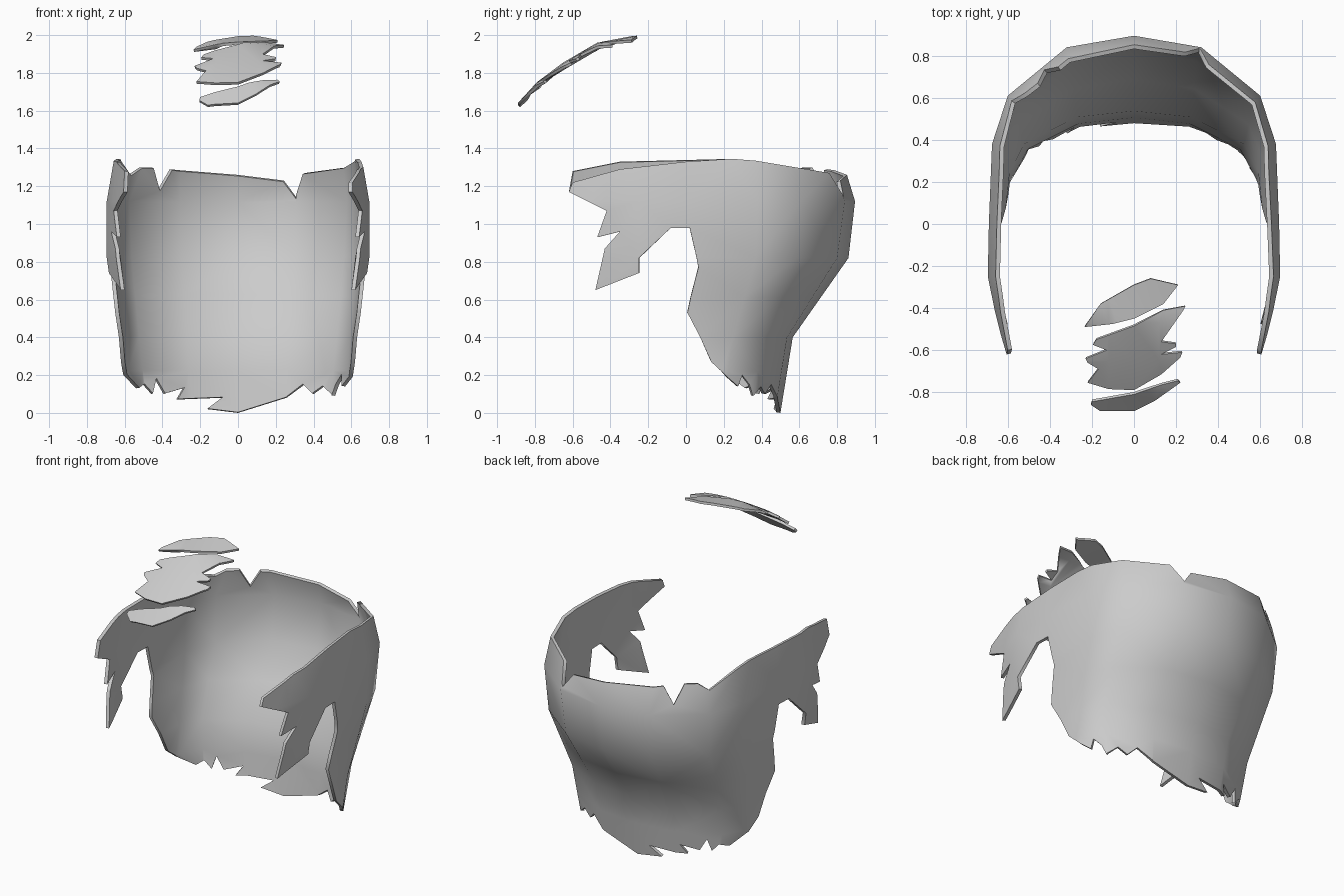
import bpy, bmesh
from mathutils import Vector

if "Cube" in bpy.data.objects:
    bpy.data.objects.remove(bpy.data.objects["Cube"])

# Shell columns from back centre (U=0) round to the front tip, at five heights
U = [0, .35, .73, .97, 1.35, 1.60, 1.77, 1.97]
Z = [0.0, 0.4, 0.82, 1.12, 1.35]
SECTIONS = [
    [(0, .50), (.26, .47), (.50, .35), (.595, .19), (.62, 0), (.62, -.25), (.60, -.42), (.57, -.62)],
    [(0, .565), (.28, .535), (.545, .40), (.62, .25), (.635, 0), (.635, -.25), (.61, -.42), (.58, -.62)],
    [(0, .86), (.31, .80), (.585, .585), (.67, .37), (.685, 0), (.695, -.25), (.65, -.42), (.60, -.62)],
    [(0, .895), (.32, .84), (.60, .61), (.675, .38), (.69, 0), (.695, -.25), (.66, -.42), (.61, -.62)],
    [(0, .825), (.31, .765), (.57, .57), (.635, .37), (.65, 0), (.655, -.25), (.63, -.42), (.59, -.62)],
]


def span(values, t):
    """Index and fraction of t in a rising list."""
    i = 0
    while i < len(values) - 2 and t > values[i + 1]:
        i += 1
    return i, (t - values[i]) / (values[i + 1] - values[i])


def shell_point(u, z):
    i, f = span(U, abs(u))
    j, g = span(Z, z)
    row = [Vector(SECTIONS[k][i]).lerp(Vector(SECTIONS[k][i + 1]), f) for k in (j, j + 1)]
    p = row[0].lerp(row[1], g)
    return Vector((p.x if u >= 0 else -p.x, p.y, z))


PY = [-.90, -.79, -.65, -.47, -.26]
PZ = [1.63, 1.75, 1.855, 1.96, 2.0]


def crest_point(x, y):
    i, f = span(PY, y)
    return Vector((x, y, PZ[i] + f * (PZ[i + 1] - PZ[i]) - .45 * x * x))


def patch(name, outline, a_cuts, b_cuts, mapping, thickness, rim):
    """Cut a flat outline along grid lines, bend it onto a surface and thicken it."""
    bm = bmesh.new()
    bm.faces.new([bm.verts.new((a, b, 0)) for a, b in outline])
    bmesh.ops.triangulate(bm, faces=bm.faces[:], ngon_method='EAR_CLIP')
    for cuts, axis in ((a_cuts, 0), (b_cuts, 1)):
        for c in cuts:
            co, no = Vector(), Vector()
            co[axis], no[axis] = c, 1
            bmesh.ops.bisect_plane(bm, geom=bm.verts[:] + bm.edges[:] + bm.faces[:],
                                   dist=1e-5, plane_co=co, plane_no=no)

    # keep only grid lines and the outline, so that the surface shades cleanly
    def on_grid(e):
        p, q = (v.co for v in e.verts)
        return any(abs(p[k] - c) < 1e-4 and abs(q[k] - c) < 1e-4
                   for k, cuts in ((0, a_cuts), (1, b_cuts)) for c in cuts)
    stray = [e for e in bm.edges if not e.is_boundary and not on_grid(e)]
    bmesh.ops.dissolve_edges(bm, edges=stray, use_verts=False)
    loose = [v for v in bm.verts if len(v.link_edges) == 2 and not v.is_boundary]
    bmesh.ops.dissolve_verts(bm, verts=loose)
    bmesh.ops.triangulate(bm, faces=[f for f in bm.faces if len(f.verts) > 4])
    for v in bm.verts:
        v.co = mapping(v.co.x, v.co.y)
    bm.normal_update()
    centre = Vector((0, 0, .8))
    if sum(f.normal.dot(f.calc_center_median() - centre) * f.calc_area() for f in bm.faces) < 0:
        bmesh.ops.reverse_faces(bm, faces=bm.faces[:])
    bm.verts.index_update()
    inner = [v.index for v in bm.verts if not v.is_boundary]
    me = bpy.data.meshes.new(name)
    bm.to_mesh(me)
    bm.free()
    ob = bpy.data.objects.new(name, me)
    bpy.context.collection.objects.link(ob)
    group = ob.vertex_groups.new(name="thick")
    group.add(inner, 1.0, 'REPLACE')
    mod = ob.modifiers.new("thickness", 'SOLIDIFY')
    mod.thickness = thickness
    mod.offset = -1
    mod.vertex_group = "thick"
    mod.thickness_vertex_group = rim
    bpy.ops.object.select_all(action='DESELECT')
    ob.select_set(True)
    bpy.context.view_layer.objects.active = ob
    bpy.ops.object.modifier_apply(modifier=mod.name)
    bpy.ops.object.shade_smooth_by_angle(angle=.95)


# Wraparound shell: side flap outline, shared by both sides, from top to bottom
flap = [(1.97, 1.17), (1.77, 1.07), (1.82, .93), (1.70, .96), (1.78, .87), (1.83, .65),
        (1.60, .74), (1.60, .82), (1.43, .98), (1.33, .98), (1.28, .77), (1.34, .53), (1.13, .27)]
right_top = [(.27, 1.23), (.34, 1.14), (.41, 1.27), (.73, 1.30), (.97, 1.335), (1.1, 1.345), (1.35, 1.33),
             (1.70, 1.29), (1.95, 1.22)]
right_bottom = [(.87, .14), (.85, .20), (.78, .15), (.74, .09), (.64, .14), (.56, .10), (.48, .15), (.34, .08)]
left_bottom = [(0, .0), (-.22, .02), (-.11, .08), (-.45, .07), (-.39, .13), (-.55, .10), (-.61, .18),
               (-.65, .10), (-.71, .15), (-.80, .13)]
left_top = [(-1.95, 1.28), (-1.70, 1.33), (-1.1, 1.345), (-.97, 1.335), (-.73, 1.26), (-.65, 1.30),
            (-.56, 1.30), (-.50, 1.18), (-.42, 1.29), (0, 1.26)]
outline = (right_top + flap + right_bottom + left_bottom
           + [(-u, z) for u, z in reversed(flap)] + left_top)
patch("wraparound_shell", outline, [-u for u in U[1:-1]] + U[:-1], [.22, .4, .61, .82, 1.12],
      shell_point, .03, .7)

# Three broken crest plates above the front
plates = {
    "upper_crest_plate": [(.08, -.26), (.21, -.29), (.14, -.38), (0, -.45), (-.10, -.475), (-.235, -.49),
                          (-.16, -.38), (0, -.29)],
    "middle_crest_plate": [(.245, -.39), (.14, -.41), (0, -.485), (-.18, -.55), (-.195, -.575), (-.13, -.60),
                           (-.23, -.64), (-.22, -.66), (-.17, -.69), (-.22, -.755), (-.12, -.785),
                           (0, -.79), (.13, -.715), (.22, -.635), (.23, -.61), (.13, -.62), (.20, -.585),
                           (.20, -.57), (.13, -.56), (.235, -.41)],
    "lower_crest_plate": [(.21, -.745), (.22, -.755), (.10, -.84), (0, -.89), (-.16, -.89), (-.205, -.86),
                          (-.20, -.845), (0, -.81), (.13, -.765)],
}
for name, pts in plates.items():
    patch(name, pts, [-.12, 0, .12], PY[1:-1], crest_point, .03, .5)
